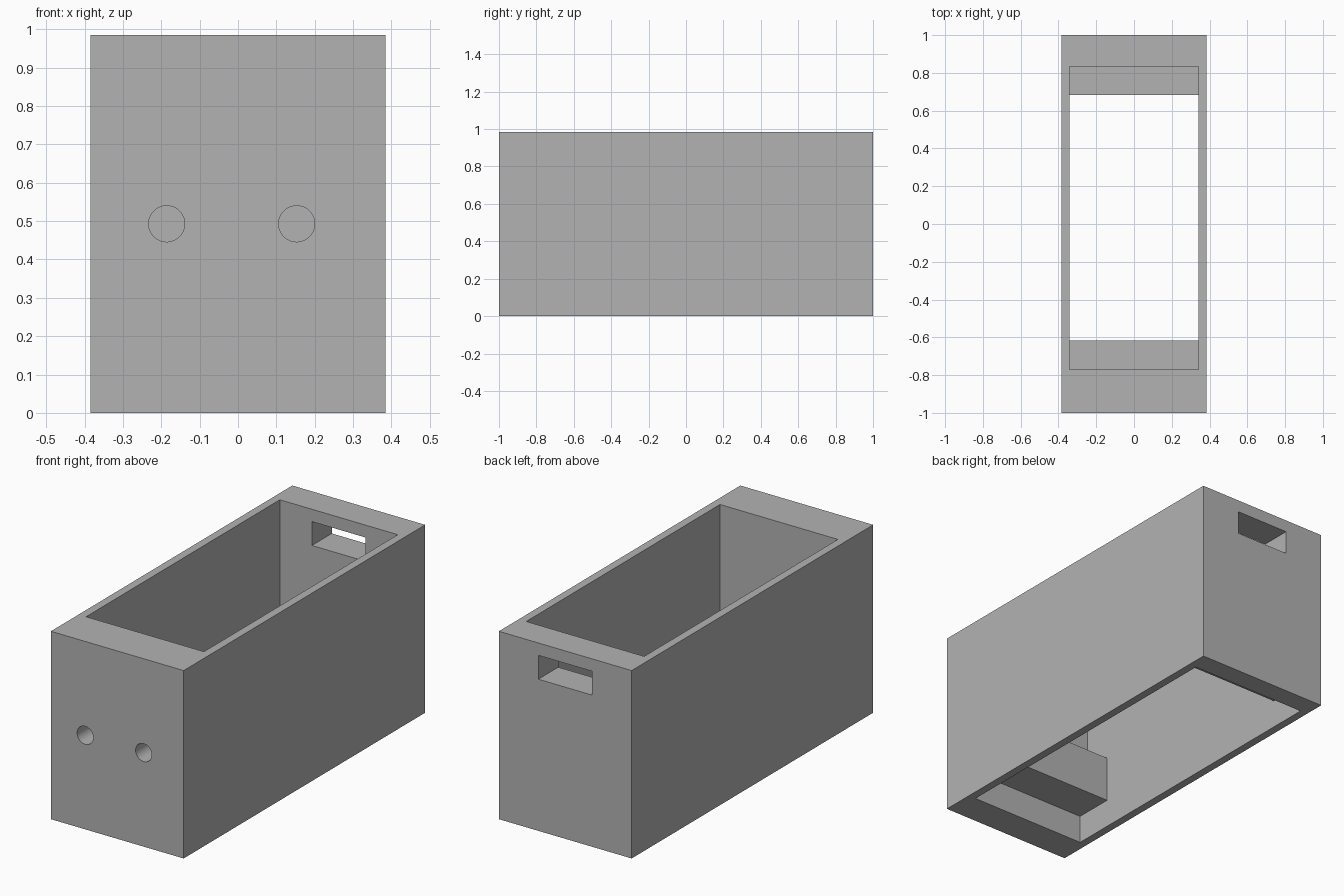
import bpy
import bmesh
from mathutils import Matrix, Vector

if "Cube" in bpy.data.objects:
    bpy.data.objects.remove(bpy.data.objects["Cube"], do_unlink=True)

HALF_W, HALF_L, HEIGHT = 0.385, 1.0, 0.985

grey = bpy.data.materials.new("plain grey")
grey.use_nodes = True
grey.diffuse_color = (0.45, 0.45, 0.45, 1)
grey.node_tree.nodes["Principled BSDF"].inputs["Base Color"].default_value = grey.diffuse_color


def make_object(name, bm):
    bmesh.ops.recalc_face_normals(bm, faces=bm.faces)
    mesh = bpy.data.meshes.new(name)
    bm.to_mesh(mesh)
    bm.free()
    mesh.materials.append(grey)
    obj = bpy.data.objects.new(name, mesh)
    bpy.context.collection.objects.link(obj)
    return obj


def box(name, low, high):
    low, high = Vector(low), Vector(high)
    bm = bmesh.new()
    bmesh.ops.create_cube(bm, size=1)
    bmesh.ops.scale(bm, vec=high - low, verts=bm.verts)
    bmesh.ops.translate(bm, vec=(low + high) / 2, verts=bm.verts)
    return make_object(name, bm)


def cross_section(name, outline, half_width):
    """Extrude a (y, z) outline across x."""
    bm = bmesh.new()
    face = bm.faces.new([bm.verts.new((-half_width, y, z)) for y, z in outline])
    side = bmesh.ops.extrude_face_region(bm, geom=[face])["geom"]
    moved = [v for v in side if isinstance(v, bmesh.types.BMVert)]
    bmesh.ops.translate(bm, vec=(2 * half_width, 0, 0), verts=moved)
    return make_object(name, bm)


def rod(name, x, z, radius, y_mid, length):
    bm = bmesh.new()
    bmesh.ops.create_cone(bm, cap_ends=True, segments=48, radius1=radius,
                          radius2=radius, depth=length)
    bmesh.ops.rotate(bm, matrix=Matrix.Rotation(1.5707963, 3, "X"), verts=bm.verts)
    bmesh.ops.translate(bm, vec=(x, y_mid, z), verts=bm.verts)
    return make_object(name, bm)


# Solid outer block
case = box("case_body", (-HALF_W, -HALF_L, 0), (HALF_W, HALF_L, HEIGHT))

# Cavity open at top and bottom, leaving a ledge at each end
front_top, front_ledge, front_low = -0.77, -0.617, -0.828
back_top, back_ledge, back_low = 0.835, 0.682, 0.89
under, over = 0.15, 0.394
cavity = cross_section("cavity_cutter", [
    (front_low, -0.1), (back_low, -0.1), (back_low, under), (back_ledge, under),
    (back_ledge, over), (back_top, over), (back_top, 1.1), (front_top, 1.1),
    (front_top, over), (front_ledge, over), (front_ledge, under), (front_low, under),
], 0.342)

# Handle slot in the back wall, two round holes in the front wall
slot = box("slot_cutter", (-0.156, 0.7, 0.795), (0.156, 1.1, 0.92))
holes = [rod("hole_cutter", x, 0.493, 0.047, -0.9, 0.5) for x in (-0.186, 0.153)]

# Cut everything and remove the cutters
bpy.context.view_layer.objects.active = case
for cutter in [cavity, slot] + holes:
    cutter.hide_render = True
    cut = case.modifiers.new("cut", "BOOLEAN")
    cut.operation, cut.solver, cut.object = "DIFFERENCE", "EXACT", cutter
    bpy.ops.object.modifier_apply(modifier=cut.name)
    bpy.data.objects.remove(cutter, do_unlink=True)

# Smooth hole walls, crisp edges elsewhere
bpy.ops.object.select_all(action="DESELECT")
case.select_set(True)
bpy.ops.object.shade_smooth_by_angle()
